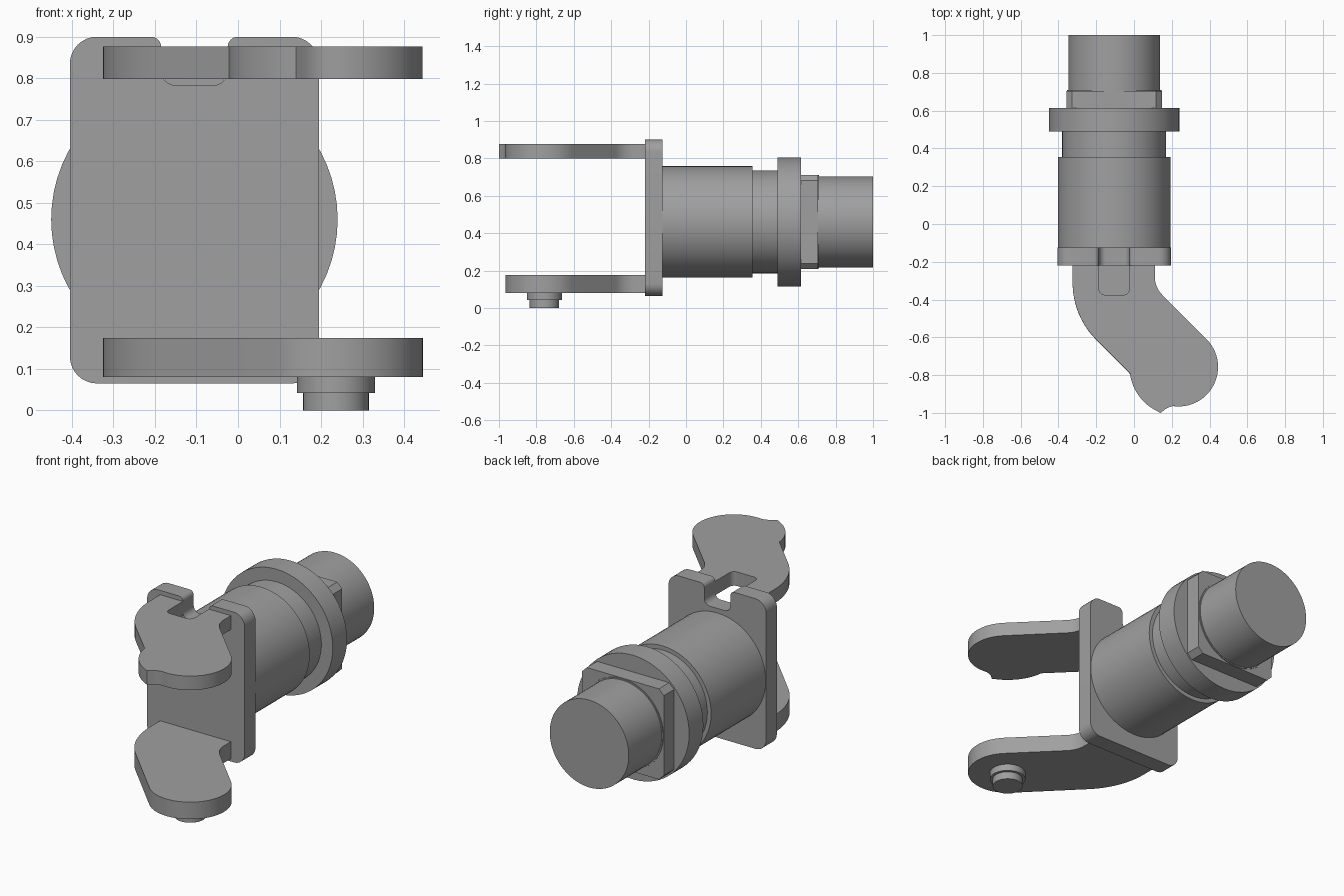
import bpy, bmesh, math
from mathutils import Vector, Matrix

if "Cube" in bpy.data.objects:
    bpy.data.objects.remove(bpy.data.objects["Cube"], do_unlink=True)

gray = bpy.data.materials.new("metal gray")
gray.use_nodes = True
color = (0.35, 0.35, 0.35, 1)
gray.diffuse_color = color
gray.node_tree.nodes["Principled BSDF"].inputs["Base Color"].default_value = color

AX, AZ = -0.105, 0.46      # barrel axis
PIN = (0.236, -0.757)      # centre of the arm ends


def finish(bm, name):
    bmesh.ops.recalc_face_normals(bm, faces=bm.faces[:])
    mesh = bpy.data.meshes.new(name)
    bm.to_mesh(mesh)
    bm.free()
    mesh.materials.append(gray)
    ob = bpy.data.objects.new(name, mesh)
    bpy.context.collection.objects.link(ob)
    bpy.ops.object.select_all(action='DESELECT')
    ob.select_set(True)
    bpy.context.view_layer.objects.active = ob
    bpy.ops.object.shade_smooth_by_angle(angle=math.radians(30))
    return ob


def arc(center, radius, a0, a1, n):
    """Points on an arc, angles in degrees."""
    step = (a1 - a0) / n
    return [(center[0] + radius * math.cos(math.radians(a0 + step * i)),
             center[1] + radius * math.sin(math.radians(a0 + step * i)), 0)
            for i in range(n + 1)]


def rounded(corners, n=8):
    """Turn (x, y, fillet radius) corners into an outline."""
    out = []
    for i, (x, y, r) in enumerate(corners):
        p = Vector((x, y))
        if r == 0:
            out.append(p)
            continue
        u = (Vector(corners[i - 1][:2]) - p).normalized()
        v = (Vector(corners[(i + 1) % len(corners)][:2]) - p).normalized()
        half = u.angle(v) / 2
        c = p + (u + v).normalized() * (r / math.sin(half))
        start = p + u * (r / math.tan(half)) - c
        end = p + v * (r / math.tan(half)) - c
        sweep = math.pi - 2 * half
        for k in range(n + 1):
            t = k / n
            out.append(c + (start * math.sin((1 - t) * sweep)
                            + end * math.sin(t * sweep)) / math.sin(sweep))
    return out


def slab(name, outline, lo, hi, axis='Z'):
    """Extrude an outline along z, or an x-z outline along y."""
    bm = bmesh.new()
    place = (lambda p: (p[0], p[1], lo)) if axis == 'Z' else (lambda p: (p[0], lo, p[1]))
    face = bm.faces.new([bm.verts.new(place(p)) for p in outline])
    ext = bmesh.ops.extrude_face_region(bm, geom=[face])
    move = Vector((0, 0, hi - lo)) if axis == 'Z' else Vector((0, hi - lo, 0))
    bmesh.ops.translate(bm, vec=move,
                        verts=[e for e in ext['geom'] if isinstance(e, bmesh.types.BMVert)])
    return finish(bm, name)


def cylinder(name, r, lo, hi, axis='Y', segments=64):
    bm = bmesh.new()
    mid = (lo + hi) / 2
    if axis == 'Y':
        m = Matrix.Translation((AX, mid, AZ)) @ Matrix.Rotation(math.pi / 2, 4, 'X')
    else:
        m = Matrix.Translation((PIN[0], PIN[1], mid))
    bmesh.ops.create_cone(bm, cap_ends=True, segments=segments, radius1=r, radius2=r,
                          depth=hi - lo, matrix=m)
    return finish(bm, name)


# Mounting plate with a notch in its top edge
L, R, B, T = -0.405, 0.195, 0.065, 0.90
slab("mounting_plate", rounded([
    (L, B, 0.065), (R, B, 0.065), (R, T, 0.065),
    (-0.025, T, 0.025), (-0.025, 0.783, 0.035),
    (-0.185, 0.783, 0.035), (-0.185, T, 0.025), (L, T, 0.065)]), -0.22, -0.125, 'Y')

# Barrel, stepped along y
for name, r, lo, hi in [
        ("barrel", 0.298, -0.13, 0.355),
        ("barrel_neck", 0.275, 0.35, 0.495),
        ("flange", 0.345, 0.49, 0.615),
        ("end_collar", 0.25, 0.61, 0.71),
        ("end_cap", 0.243, 0.70, 1.0)]:
    cylinder(name, r, lo, hi)

# Square nut with clipped corners
a, b = 0.252, 0.222
nut = [(a, -b), (a, b), (b, a), (-b, a), (-a, b), (-a, -b), (-b, -a), (b, -a)]
slab("square_nut", [(AX + x, AZ + z) for x, z in nut], 0.61, 0.705, 'Y')

# Bent arms sharing the same bend
outer = [(-0.325, -0.20, 0), (-0.325, -0.487, 0.425)]
inner = [(0.11, -0.335, 0.135), (0.11, -0.20, 0)]
slab("lower_arm", rounded(outer + arc(PIN, 0.209, 225, 405, 32) + inner, 12), 0.08, 0.175)

# Upper arm has a raised lip with a tip, and a slot open to the plate
lip = arc(PIN, 0.26, 187, 244, 12) + [(0.131, -0.996, 0), (0.14, -1.0, 0), (0.15, -0.993, 0),
                                      (0.165, -0.98, 0), (0.185, -0.97, 0)]
slot = [(-0.025, -0.20, 0), (-0.025, -0.375, 0.03),
        (-0.185, -0.375, 0.03), (-0.185, -0.20, 0)]
slab("upper_arm", rounded(outer + lip + arc(PIN, 0.209, 262, 405, 26) + inner + slot, 12),
     0.798, 0.876)

# Stepped pin under the lower arm
cylinder("pin_shoulder", 0.094, 0.042, 0.09, 'Z', 48)
cylinder("pin_tip", 0.079, 0.0, 0.05, 'Z', 48)
